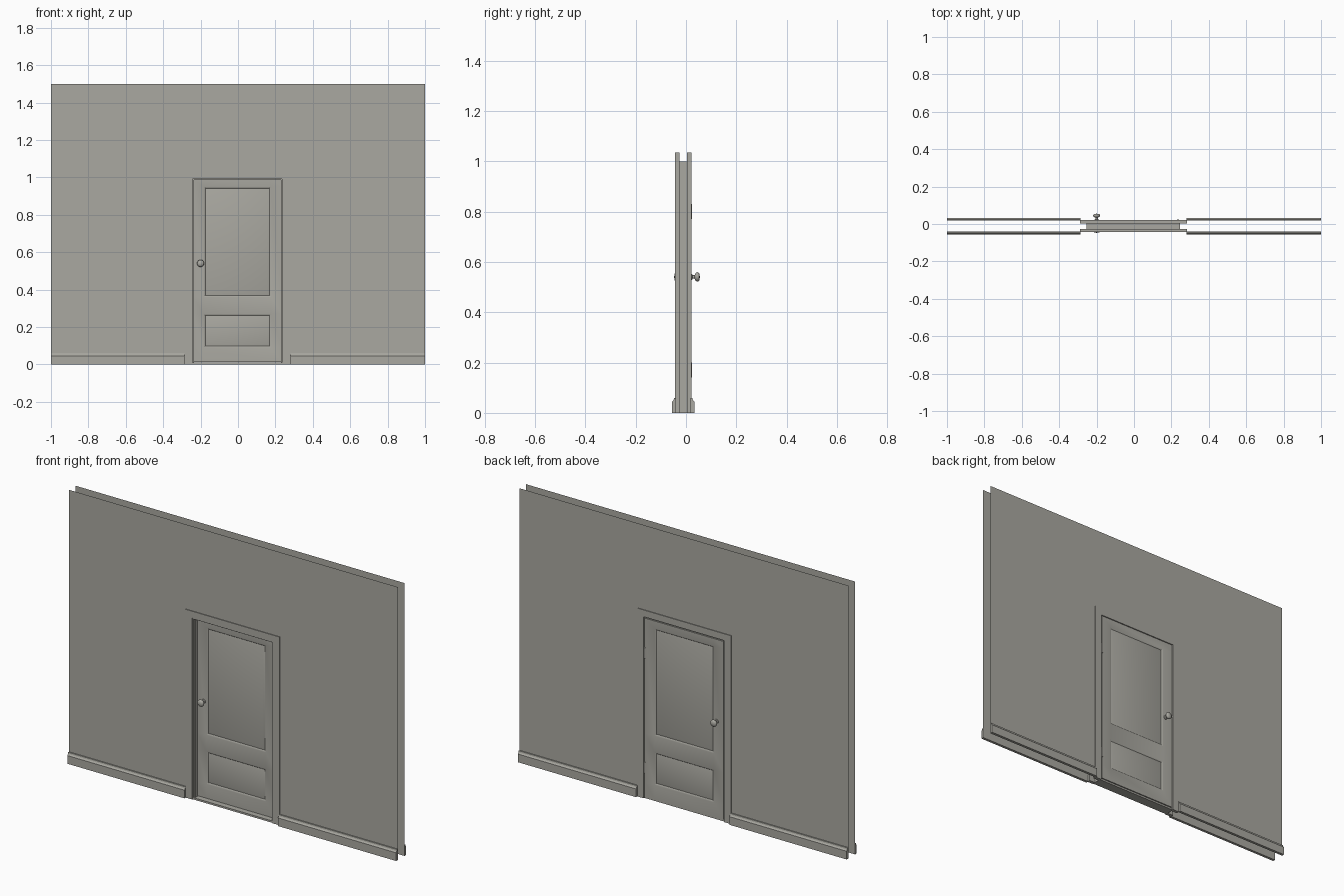
import bpy, bmesh, math
from mathutils import Vector, Matrix

if "Cube" in bpy.data.objects:
    bpy.data.objects.remove(bpy.data.objects["Cube"])

paint = bpy.data.materials.new("warm_grey")
paint.diffuse_color = (0.40, 0.393, 0.355, 1)
paint.use_nodes = True
paint.node_tree.nodes["Principled BSDF"].inputs["Base Color"].default_value = paint.diffuse_color
CX = -0.003                      # doorway centre
WALL_F, WALL_B = -0.040, 0.018   # wall sheet positions


def finish(bm, name, smooth=None):
    bmesh.ops.recalc_face_normals(bm, faces=bm.faces)
    me = bpy.data.meshes.new(name)
    bm.to_mesh(me)
    bm.free()
    me.materials.append(paint)
    ob = bpy.data.objects.new(name, me)
    bpy.context.collection.objects.link(ob)
    if smooth:
        bpy.ops.object.select_all(action='DESELECT')
        ob.select_set(True)
        bpy.context.view_layer.objects.active = ob
        bpy.ops.object.shade_smooth_by_angle(angle=math.radians(smooth))
    return ob


def prism(name, pts, offset):
    """Polygon, extruded by offset (None leaves a flat sheet)."""
    bm = bmesh.new()
    f = bm.faces.new([bm.verts.new(p) for p in pts])
    if offset:
        r = bmesh.ops.extrude_face_region(bm, geom=[f], use_keep_orig=True)
        vs = [g for g in r["geom"] if isinstance(g, bmesh.types.BMVert)]
        bmesh.ops.translate(bm, verts=vs, vec=offset)
    return finish(bm, name)


def box(name, x0, x1, y0, y1, z0, z1):
    return prism(name, [(x0, y0, z0), (x1, y0, z0), (x1, y1, z0), (x0, y1, z0)], (0, 0, z1 - z0))


def arch(name, inner, outer, top_in, top_out, y0, y1):
    """Door-shaped U frame."""
    pts = [(-outer, 0), (-outer, top_out), (outer, top_out), (outer, 0),
           (inner, 0), (inner, top_in), (-inner, top_in), (-inner, 0)]
    return prism(name, [(CX + x, y0, z) for x, z in pts], (0, y1 - y0, 0))


# wall sheets with door opening
for name, y in (("front_wall", WALL_F), ("back_wall", WALL_B)):
    l, r = CX - 0.28, CX + 0.28
    pts = [(-1, 0), (-1, 1.5), (1, 1.5), (1, 0), (r, 0), (r, 1.03), (l, 1.03), (l, 0)]
    prism(name, [(x, y, z) for x, z in pts], None)

# casings, jamb and door stop
arch("front_casing", 0.245, 0.286, 0.998, 1.035, -0.044, -0.026)
arch("back_casing", 0.245, 0.286, 0.998, 1.035, 0.004, 0.022)
arch("door_jamb", 0.239, 0.250, 0.992, 0.999, -0.040, 0.016)
arch("door_stop", 0.233, 0.241, 0.986, 0.994, -0.030, -0.013)
box("threshold", CX - 0.245, CX + 0.245, -0.040, 0.016, 0, 0.010)

# baseboards
for side, y, d in (("front", WALL_F, -1), ("back", WALL_B, 1)):
    for part, x0, x1 in (("left", -1, CX - 0.284), ("right", CX + 0.284, 1)):
        prof = [(0, 0), (0.015, 0), (0.015, 0.045), (0.009, 0.052), (0.007, 0.06), (0, 0.06)]
        prism(f"{side}_{part}_baseboard", [(x0, y + d * a, z) for a, z in prof], (x1 - x0, 0, 0))

# door with two moulded panels on each face
DF, DB = -0.012, 0.020
bm = bmesh.new()
bmesh.ops.create_cube(bm, size=1)
bmesh.ops.scale(bm, verts=bm.verts, vec=(0.476, DB - DF, 0.979))
bmesh.ops.translate(bm, verts=bm.verts, vec=(CX, (DF + DB) / 2, 0.5015))
for co, no in [((CX + x, 0, 0), (1, 0, 0)) for x in (-0.18, 0.18)] + \
              [((0, 0, z), (0, 0, 1)) for z in (0.09, 0.27, 0.36, 0.95)]:
    bmesh.ops.bisect_plane(bm, geom=bm.verts[:] + bm.edges[:] + bm.faces[:],
                           plane_co=co, plane_no=no)
bmesh.ops.recalc_face_normals(bm, faces=bm.faces)
panels = []
for f in bm.faces:
    c = f.calc_center_median()
    if abs(f.normal.y) > 0.9 and abs(c.x - CX) < 0.1 and (0.1 < c.z < 0.26 or 0.4 < c.z < 0.9):
        panels.append(f)
for width, depth in ((0.012, -0.006), (0.018, 0.004)):
    bmesh.ops.inset_individual(bm, faces=panels, thickness=width, depth=depth)
finish(bm, "door", 40)

# turned knobs on both faces
for name, y, d in (("front_knob", DF, -1), ("back_knob", DB, 1)):
    prof = [(0.012, 0), (0.012, 0.004), (0.007, 0.006), (0.007, 0.014), (0.015, 0.018),
            (0.019, 0.024), (0.018, 0.029), (0.012, 0.034), (0, 0.035)]
    bm = bmesh.new()
    vs = [bm.verts.new((-0.2 + r, y + d * h, 0.54)) for r, h in prof]
    es = [bm.edges.new(p) for p in zip(vs, vs[1:])]
    bmesh.ops.spin(bm, geom=vs + es, cent=(-0.2, y, 0.54), axis=(0, 1, 0),
                   angle=math.tau, steps=24)
    bmesh.ops.remove_doubles(bm, verts=bm.verts, dist=0.0002)
    finish(bm, name, 50)

# hinges
for name, z in (("upper_hinge", 0.77), ("lower_hinge", 0.14)):
    box(name, CX + 0.234, CX + 0.243, 0.014, 0.024, z, z + 0.06)
